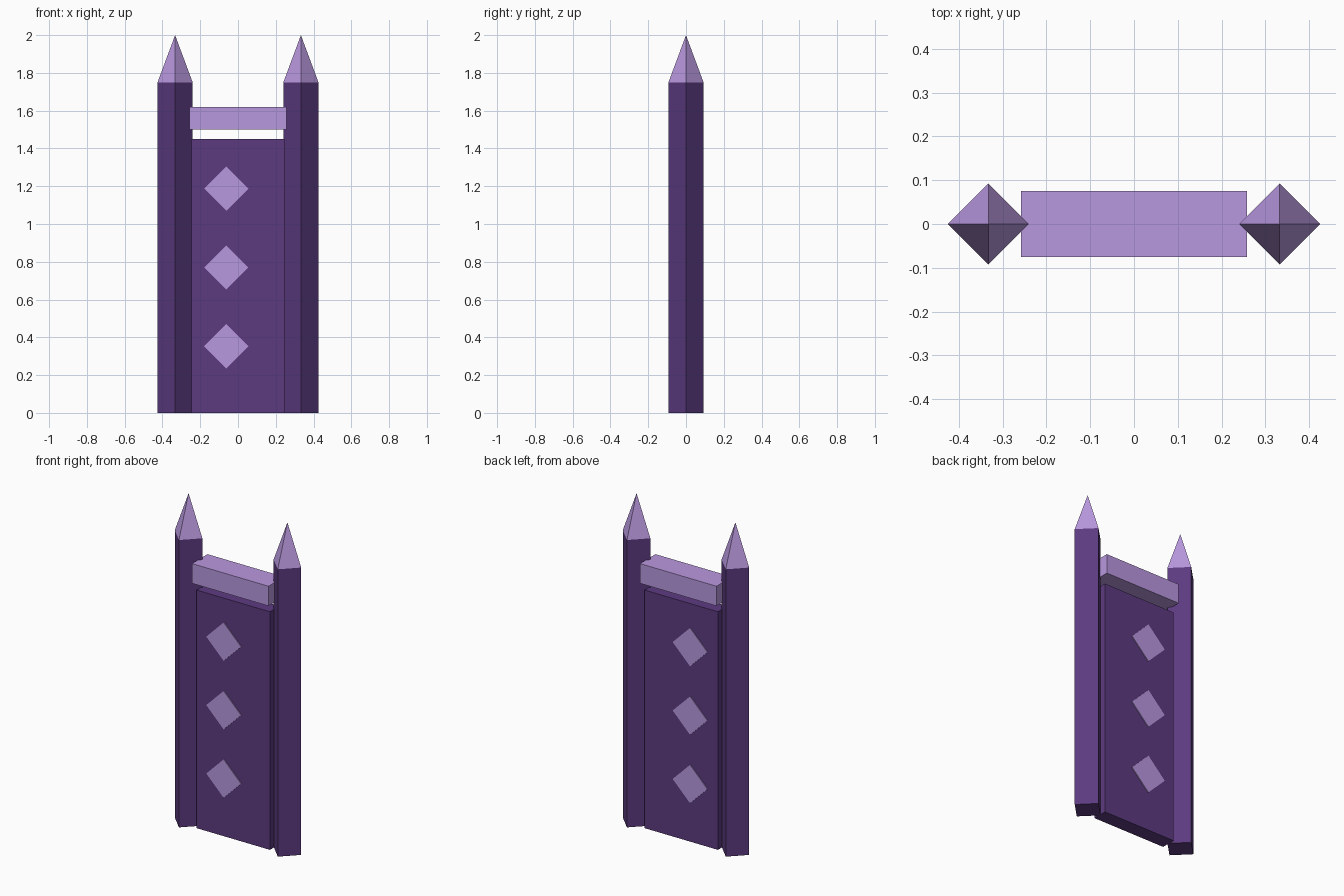
import bpy, math

if "Cube" in bpy.data.objects:
    bpy.data.objects.remove(bpy.data.objects["Cube"])


def material(name, rgb):
    m = bpy.data.materials.new(name)
    lin = [((c / 255 + 0.055) / 1.055) ** 2.4 for c in rgb]
    m.diffuse_color = (*lin, 1)
    m.use_nodes = True
    m.node_tree.nodes["Principled BSDF"].inputs["Base Color"].default_value = m.diffuse_color
    return m


DARK = material("dark_purple", (92, 59, 128))
LIGHT = material("light_purple", (185, 152, 223))


def finish(name, mat):
    ob = bpy.context.object
    ob.name = name
    ob.data.materials.append(mat)
    bpy.ops.object.transform_apply(location=False, rotation=True, scale=True)


def box(name, mat, size, loc, tilt=0):
    bpy.ops.mesh.primitive_cube_add(size=1, location=loc, rotation=(0, tilt, 0))
    bpy.context.object.scale = size
    finish(name, mat)


def prism(name, mat, r_top, z0, z1, x):
    # four-sided, with corners pointing along x and y
    bpy.ops.mesh.primitive_cone_add(vertices=4, radius1=0.093, radius2=r_top,
                                    depth=z1 - z0, location=(x, 0, (z0 + z1) / 2))
    finish(name, mat)


# Posts with pointed caps
for side, x in (("left", -0.333), ("right", 0.333)):
    prism(side + "_post", DARK, 0.093, 0, 1.75, x)
    prism(side + "_post_cap", LIGHT, 0, 1.75, 2.0, x)

# Door panel and crossbar
box("door_panel", DARK, (0.494, 0.09, 1.45), (0, 0, 0.725))
box("crossbar", LIGHT, (0.516, 0.15, 0.12), (0, 0, 1.56))

# Diamond plates on both faces of the panel
side_len = 0.117 * math.sqrt(2)
for face, y in (("front", -0.046), ("back", 0.046)):
    for i, z in enumerate((0.353, 0.77, 1.187)):
        box(f"{face}_diamond_{i + 1}", LIGHT, (side_len, 0.008, side_len),
            (-0.062, y, z), math.pi / 4)
